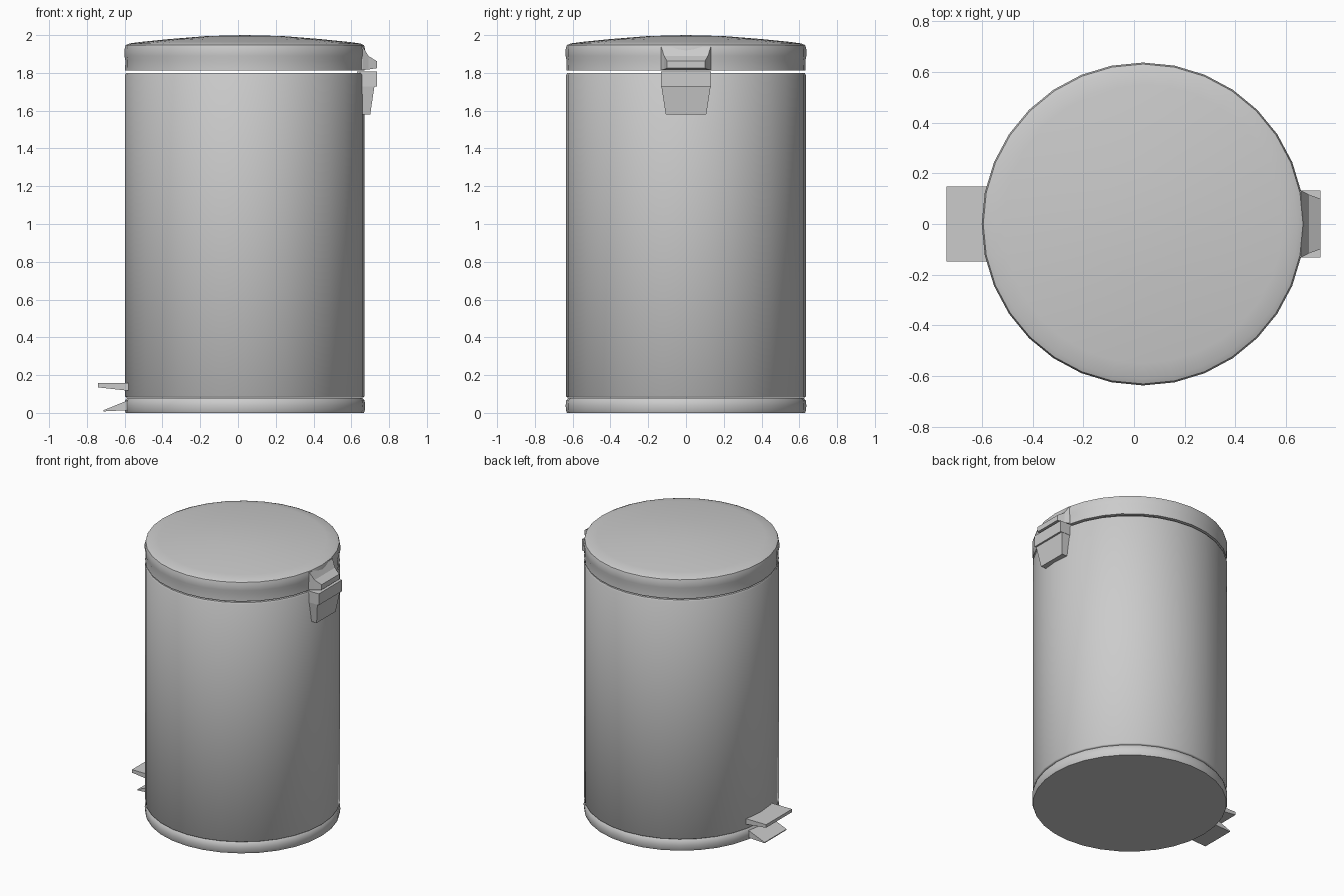
import bpy, bmesh, math

if "Cube" in bpy.data.objects:
    bpy.data.objects.remove(bpy.data.objects["Cube"])

CX, SIDES = 0.036, 32  # can axis and facet count


def finish(name, bm, smooth=None):
    bmesh.ops.remove_doubles(bm, verts=bm.verts, dist=1e-5)
    bmesh.ops.recalc_face_normals(bm, faces=bm.faces)
    mesh = bpy.data.meshes.new(name)
    bm.to_mesh(mesh)
    bm.free()
    ob = bpy.data.objects.new(name, mesh)
    bpy.context.collection.objects.link(ob)
    if smooth:
        bpy.ops.object.select_all(action='DESELECT')
        ob.select_set(True)
        bpy.context.view_layer.objects.active = ob
        bpy.ops.object.shade_smooth_by_angle(angle=math.radians(smooth))
    return ob


def loft(bm, rings):
    n = len(rings[0])
    for a, b in zip(rings, rings[1:]):
        for i in range(n):
            j = (i + 1) % n
            bm.faces.new((a[i], a[j], b[j], b[i]))


def lathe(name, profile, smooth=50):
    """Revolve (radius, z) points around the can axis."""
    bm = bmesh.new()
    rings = []
    for r, z in profile:
        rings.append([bm.verts.new((CX + r * math.cos(2 * math.pi * i / SIDES),
                                    r * math.sin(2 * math.pi * i / SIDES), z))
                      for i in range(SIDES)])
    loft(bm, rings)
    bmesh.ops.dissolve_degenerate(bm, dist=1e-5, edges=bm.edges)
    return finish(name, bm, smooth)


def rect_loft_x(name, sections):
    """Flat-faced block from (x, half_width, z_low, z_high) sections."""
    bm = bmesh.new()
    rings = [[bm.verts.new((x, y, z)) for y, z in
              ((-w, lo), (w, lo), (w, hi), (-w, hi))] for x, w, lo, hi in sections]
    loft(bm, rings)
    bm.faces.new(rings[0])
    bm.faces.new(rings[-1])
    return finish(name, bm)


def rect_loft_z(name, sections):
    """Flat-faced block from (z, half_width, x_in, x_out) sections."""
    bm = bmesh.new()
    rings = [[bm.verts.new((x, y, z)) for x, y in
              ((x0, -w), (x1, -w), (x1, w), (x0, w))] for z, w, x0, x1 in sections]
    loft(bm, rings)
    bm.faces.new(rings[0])
    bm.faces.new(rings[-1])
    return finish(name, bm)


# Rounded base ring with closed bottom
lathe("base_ring", [(0, 0), (0.630, 0), (0.636, 0.015), (0.637, 0.04),
                    (0.634, 0.065), (0.622, 0.08), (0, 0.08)])

# Hollow drum, open at the top
lathe("body", [(0, 0.081), (0.628, 0.081), (0.634, 0.088), (0.634, 1.79),
               (0.628, 1.80), (0.610, 1.80), (0.610, 0.10), (0, 0.10)])

# Domed lid with a rolled rim, floating just above the drum
lathe("lid", [(0, 2.0), (0.20, 1.995), (0.40, 1.979), (0.55, 1.964), (0.61, 1.956),
              (0.631, 1.947), (0.637, 1.925), (0.637, 1.89), (0.632, 1.865),
              (0.634, 1.812), (0.61, 1.812), (0.60, 1.93), (0, 1.96)])

# Hinge: flared bracket on the lid, tapered bracket on the drum
rect_loft_x("lid_hinge", [(0.62, 0.132, 1.815, 1.945), (0.66, 0.132, 1.815, 1.94),
                          (0.69, 0.116, 1.818, 1.89), (0.735, 0.10, 1.825, 1.862)])
rect_loft_z("hinge_block", [(1.727, 0.132, 0.63, 0.735), (1.808, 0.132, 0.63, 0.735)])
rect_loft_z("hinge_tail", [(1.58, 0.107, 0.63, 0.70), (1.727, 0.13, 0.63, 0.722)])

# Foot pedal and the floor plate beneath it
rect_loft_x("pedal", [(-0.74, 0.147, 0.135, 0.157), (-0.56, 0.147, 0.115, 0.157)])
rect_loft_x("floor_plate", [(-0.712, 0.125, 0.008, 0.014), (-0.57, 0.125, 0.015, 0.072)])
